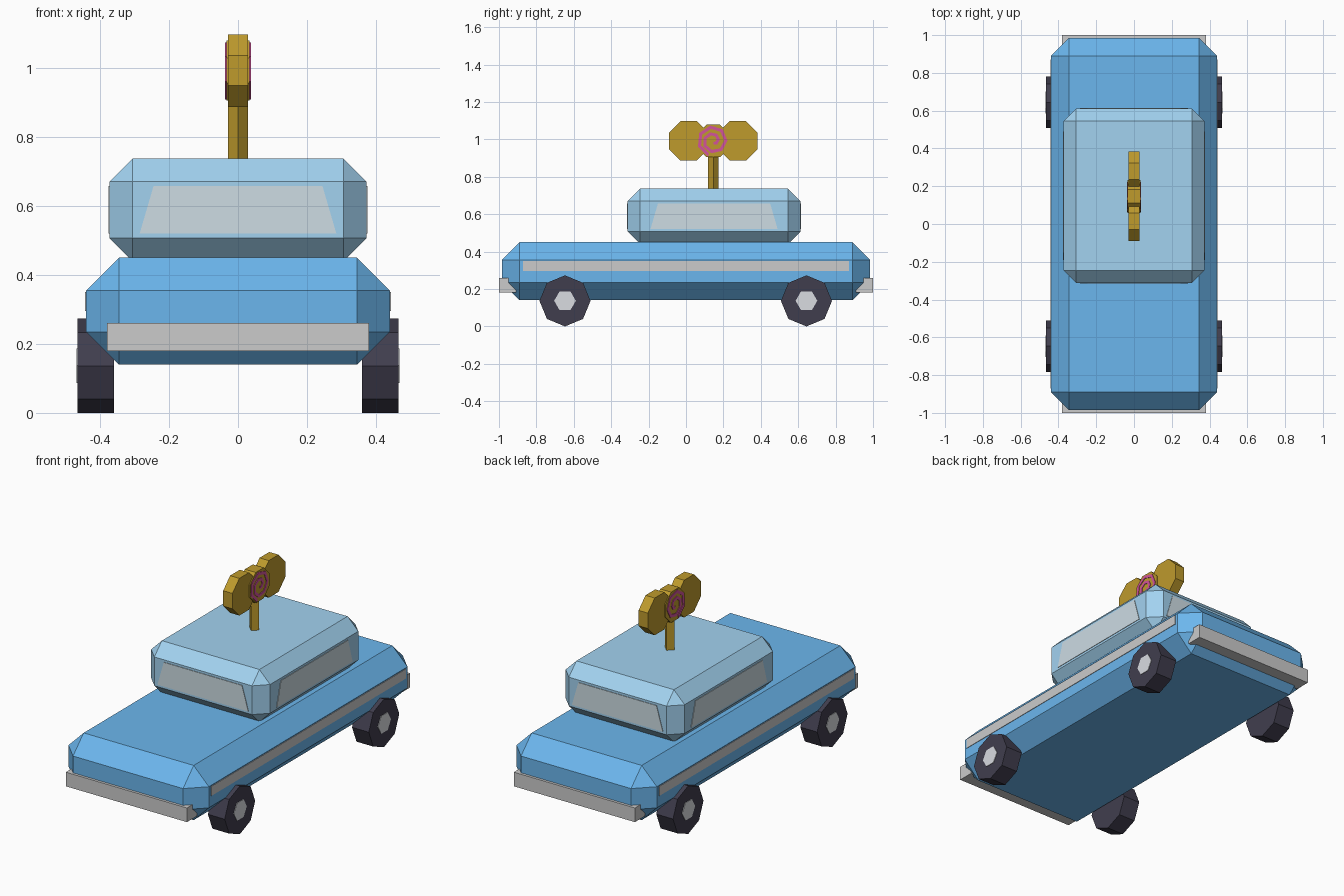
import bpy, bmesh
from math import sin, cos, pi, radians

if "Cube" in bpy.data.objects:
    bpy.data.objects.remove(bpy.data.objects["Cube"])


def paint(name, r, g, b):
    m = bpy.data.materials.new(name)
    m.diffuse_color = (*[c ** 2.2 for c in (r, g, b)], 1)
    m.use_nodes = True
    m.node_tree.nodes["Principled BSDF"].inputs["Base Color"].default_value = m.diffuse_color
    return m


BLUE = paint("body_blue", 0.42, 0.71, 0.93)
PALE = paint("cabin_blue", 0.63, 0.82, 0.94)
GLASS = paint("glass", 0.80, 0.86, 0.89)
TYRE = paint("tyre", 0.26, 0.25, 0.31)
HUB = paint("hub", 0.85, 0.86, 0.88)
GOLD = paint("gold", 0.74, 0.60, 0.19)
PINK = paint("pink", 0.82, 0.33, 0.60)


def finish(name, bm, mat):
    bmesh.ops.recalc_face_normals(bm, faces=bm.faces)
    me = bpy.data.meshes.new(name)
    bm.to_mesh(me)
    bm.free()
    ob = bpy.data.objects.new(name, me)
    bpy.context.collection.objects.link(ob)
    if mat:
        me.materials.append(mat)
    return ob


def box(name, lo, hi, mat=None, chamfer=0):
    bm = bmesh.new()
    bmesh.ops.create_cube(bm, size=1)
    for v in bm.verts:
        v.co = [(a + b) / 2 + c * (b - a) for a, b, c in zip(lo, hi, v.co)]
    if chamfer:
        bmesh.ops.bevel(bm, geom=bm.edges[:], offset=chamfer, segments=1,
                        affect='EDGES', profile=0.5)
    return finish(name, bm, mat)


def prism(name, pts, a, b, axis, mat=None):
    """Extrude a flat profile from a to b along an axis."""
    place = {'x': lambda u, v, w: (w, u, v),
             'y': lambda u, v, w: (u, w, v),
             'z': lambda u, v, w: (u, v, w)}[axis]
    bm = bmesh.new()
    f = bm.faces.new([bm.verts.new(place(u, v, a)) for u, v in pts])
    ext = bmesh.ops.extrude_face_region(bm, geom=[f], use_keep_orig=True)
    for v in ext['geom']:
        if isinstance(v, bmesh.types.BMVert):
            v.co['xyz'.index(axis)] = b
    return finish(name, bm, mat)


def ngon(n, r, u, v, turn=0.0):
    return [(u + r * cos(turn + 2 * pi * i / n), v + r * sin(turn + 2 * pi * i / n))
            for i in range(n)]


def trapezoid(mid, bottom, top):
    return [(mid - bottom, 0.52), (mid + bottom, 0.52), (mid + top, 0.657), (mid - top, 0.657)]


# Body and cabin
box("body", (-0.44, -0.985, 0.14), (0.44, 0.985, 0.45), BLUE, 0.095)
box("cabin", (-0.373, -0.312, 0.44), (0.373, 0.612, 0.737), PALE, 0.067)

# Front and back windows and bumpers
for s, end in ((-1, "front"), (1, "back")):
    y = 0.15 + s * 0.462
    prism(end + "_window", trapezoid(0, 0.285, 0.245), y - s * 0.01, y + s * 0.003, 'y', GLASS)
    lo, hi = sorted((s * 0.91, s * 1.0))
    box(end + "_bumper", (-0.38, lo, 0.18), (0.38, hi, 0.26))

# Side windows, trim strips, wheels and hubs
for s, side in ((-1, "left"), (1, "right")):
    prism(side + "_window", trapezoid(0.15, 0.34, 0.30), s * 0.363, s * 0.376, 'x', GLASS)
    lo, hi = sorted((s * 0.43, s * 0.443))
    box(side + "_trim", (lo, -0.872, 0.296), (hi, 0.872, 0.35))
    for y, end in ((-0.647, "front"), (0.644, "back")):
        prism(f"{end}_{side}_wheel", ngon(8, 0.1365, y, 0.1365), s * 0.36, s * 0.465, 'x', TYRE)
        prism(f"{end}_{side}_hub", ngon(6, 0.058, y, 0.137), s * 0.455, s * 0.468, 'x', HUB)

# Wind-up key: stem, centre disc and two grips
KY, KZ = 0.146, 0.992
prism("key_stem", ngon(4, 0.029, 0, KY), 0.72, 0.92, 'z', GOLD)
prism("key_centre", ngon(8, 0.094, KY, KZ, pi / 8), -0.034, 0.034, 'x', GOLD)
for s, end in ((-1, "front"), (1, "back")):
    prism(f"key_{end}_grip", ngon(8, 0.114, KY + s * 0.132, KZ, pi / 8), -0.029, 0.029, 'x', GOLD)

# Spiral ribbons on both faces of the key centre
N = 14
for s, side in ((-1, "left"), (1, "right")):
    bm = bmesh.new()
    rows = []
    for i in range(N + 1):
        r = 0.080 - 0.068 * (i / N) ** 1.6
        a = radians(-109 - 50 * i)
        rows.append([bm.verts.new((s * x, KY + (r + d) * cos(a), KZ + (r + d) * sin(a)))
                     for x, d in ((0.032, -0.009), (0.032, 0.009), (0.037, 0.009), (0.037, -0.009))])
    for p, q in zip(rows, rows[1:]):
        for k in range(4):
            j = (k + 1) % 4
            bm.faces.new((p[k], p[j], q[j], q[k]))
    bm.faces.new(rows[0])
    bm.faces.new(rows[-1])
    finish(f"key_{side}_spiral", bm, PINK)
